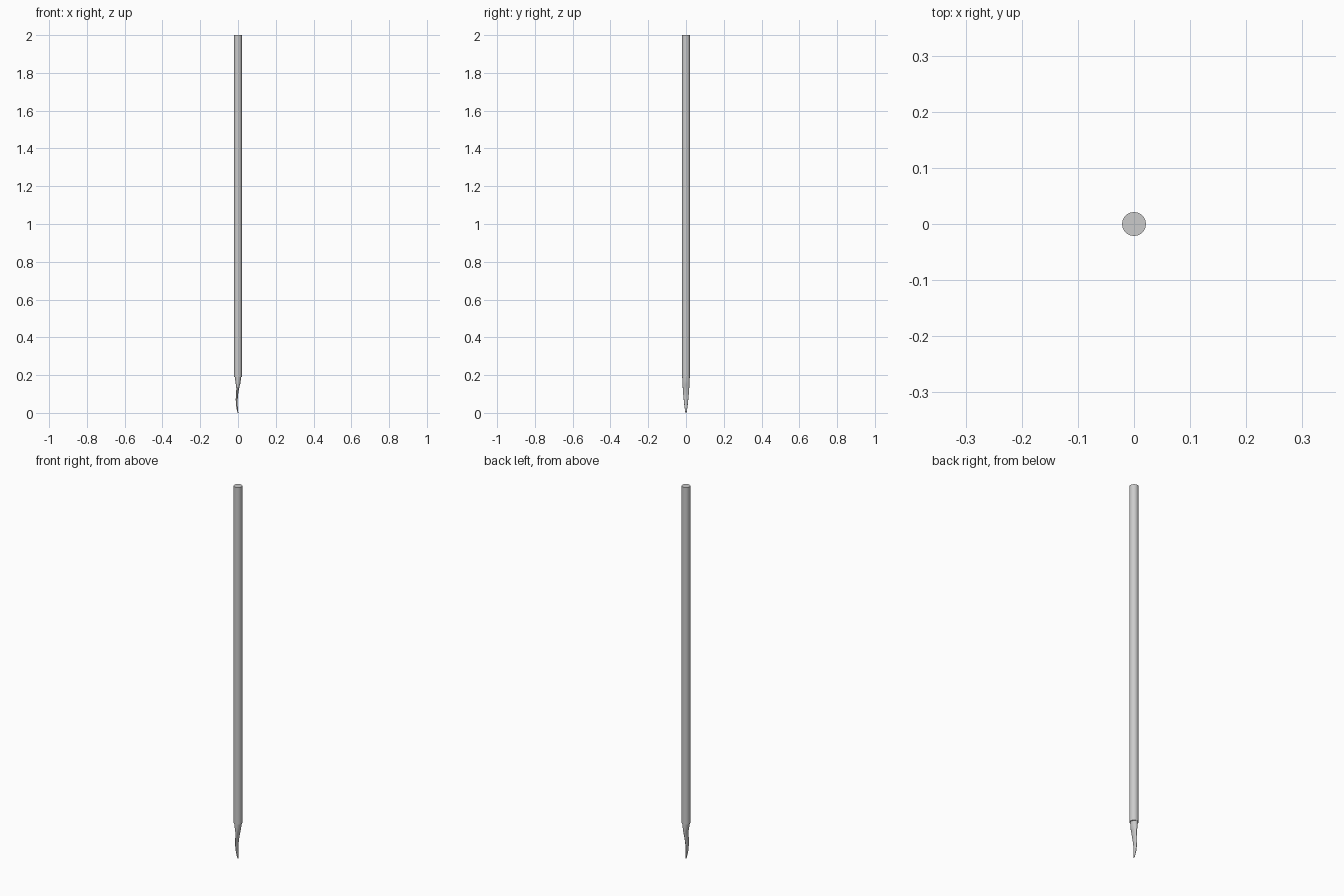
import bpy, bmesh, math

if "Cube" in bpy.data.objects:
    bpy.data.objects.remove(bpy.data.objects["Cube"])

SIDES = 24


def loft(name, rings):
    """Closed loft of ellipses: (z, centre x, half thickness x, half width y)."""
    bm = bmesh.new()
    loops = []
    for z, cx, tx, wy in rings:
        loops.append([bm.verts.new((cx + tx * math.cos(2 * math.pi * i / SIDES),
                                    wy * math.sin(2 * math.pi * i / SIDES), z))
                      for i in range(SIDES)])
    for a, b in zip(loops, loops[1:]):
        for i in range(SIDES):
            j = (i + 1) % SIDES
            bm.faces.new((a[i], a[j], b[j], b[i]))
    bm.faces.new(loops[0])
    bm.faces.new(loops[-1])
    bmesh.ops.recalc_face_normals(bm, faces=bm.faces)
    mesh = bpy.data.meshes.new(name)
    bm.to_mesh(mesh)
    bm.free()
    obj = bpy.data.objects.new(name, mesh)
    bpy.context.collection.objects.link(obj)
    bpy.ops.object.select_all(action='DESELECT')
    obj.select_set(True)
    bpy.context.view_layer.objects.active = obj
    bpy.ops.object.shade_smooth_by_angle(angle=math.radians(35))
    return obj


# long round handle
R = 0.0213
loft("handle", [(0.19, 0, R, R), (2.0, 0, R, R)])

# flattened blade with an S-shaped bend, tapering to the tip
loft("curved_blade", [
    (0.000, 0.000, 0.0020, 0.0030),
    (0.015, -0.003, 0.0030, 0.0055),
    (0.040, -0.006, 0.0042, 0.0090),
    (0.070, -0.007, 0.0052, 0.0120),
    (0.100, -0.005, 0.0058, 0.0148),
    (0.125, -0.002, 0.0070, 0.0168),
    (0.145, 0.000, 0.0095, 0.0182),
    (0.155, 0.000, 0.0125, 0.0188),
    (0.170, 0.000, 0.0145, 0.0195),
    (0.192, 0.000, 0.0165, 0.0200),
])
